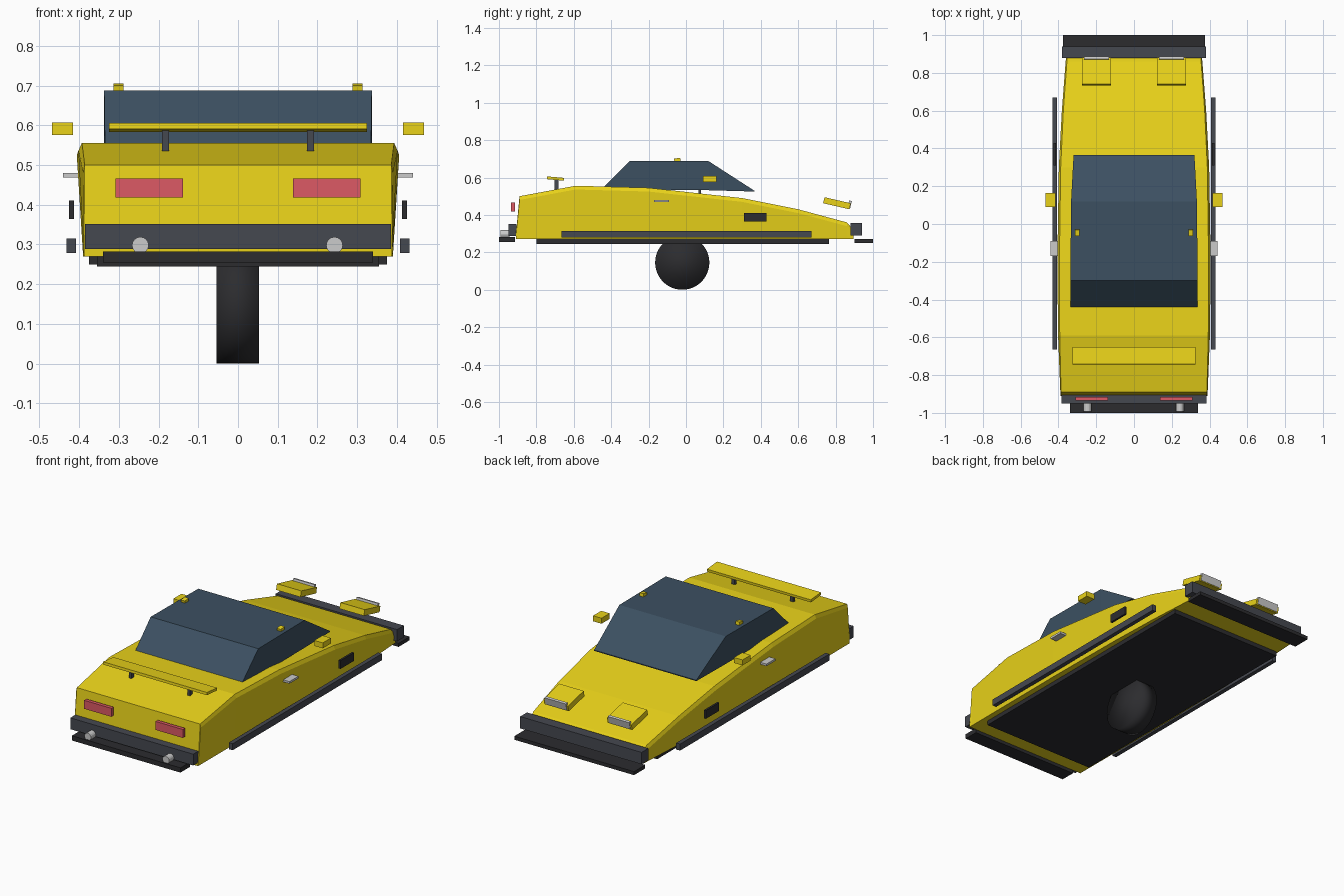
import bpy, bmesh, math
from mathutils import Matrix

if "Cube" in bpy.data.objects:
    bpy.data.objects.remove(bpy.data.objects["Cube"])

def mat(name, col):
    m = bpy.data.materials.new(name)
    m.diffuse_color = (*col, 1)
    m.use_nodes = True
    m.node_tree.nodes["Principled BSDF"].inputs["Base Color"].default_value = m.diffuse_color
    return m

YELLOW = mat("yellow_paint", (0.82, 0.65, 0.01))
GLASS = mat("dark_glass", (0.045, 0.08, 0.12))
TRIM = mat("grey_trim", (0.06, 0.065, 0.08))
BLACK = mat("black_rubber", (0.025, 0.025, 0.028))
RED = mat("red_lamp", (0.72, 0.1, 0.13))
CHROME = mat("pale_metal", (0.65, 0.65, 0.67))

def finish(name, bm, material):
    bmesh.ops.recalc_face_normals(bm, faces=bm.faces)
    me = bpy.data.meshes.new(name)
    bm.to_mesh(me)
    bm.free()
    me.materials.append(material)
    ob = bpy.data.objects.new(name, me)
    bpy.context.collection.objects.link(ob)
    return ob

def box(name, x, y, z, material, tilt=0):
    """Box from (min, max) ranges, tilted about x around its centre."""
    c = [(a + b) / 2 for a, b in (x, y, z)]
    s = [b - a for a, b in (x, y, z)]
    bm = bmesh.new()
    m = Matrix.Translation(c) @ Matrix.Rotation(math.radians(tilt), 4, 'X') @ Matrix.Diagonal((*s, 1))
    bmesh.ops.create_cube(bm, size=1, matrix=m)
    return finish(name, bm, material)

def pair(name, x, *args, **kw):
    box(name + "_right", x, *args, **kw)
    box(name + "_left", (-x[1], -x[0]), *args, **kw)

def cylinder(name, r, depth, loc, axis, material, segs=32):
    bm = bmesh.new()
    bmesh.ops.create_cone(bm, cap_ends=True, segments=segs, radius1=r, radius2=r, depth=depth,
                          matrix=Matrix.Translation(loc) @ Matrix.Rotation(math.pi / 2, 4, axis))
    return finish(name, bm, material)

def loft(name, sections, material):
    """Skin mirrored half-sections: each is (y, [(half_width, z), ...])."""
    bm = bmesh.new()
    rings = []
    for y, pts in sections:
        ring = [(w, y, z) for w, z in pts] + [(-w, y, z) for w, z in reversed(pts)]
        rings.append([bm.verts.new(p) for p in ring])
    for a, b in zip(rings, rings[1:]):
        n = len(a)
        for i in range(n):
            j = (i + 1) % n
            bm.faces.new((a[i], a[j], b[j], b[i]))
    bm.faces.new(rings[0])
    bm.faces.new(rings[-1])
    return finish(name, bm, material)

# wedge body: y, top z, bottom, shoulder and top half widths
stations = [(-0.91, 0.29, 0.387, 0.388, 0.388), (-0.89, 0.50, 0.387, 0.39, 0.386),
            (-0.59, 0.556, 0.388, 0.402, 0.393), (-0.2, 0.545, 0.39, 0.406, 0.395),
            (0.3, 0.49, 0.385, 0.398, 0.388), (0.6, 0.43, 0.375, 0.382, 0.374),
            (0.86, 0.36, 0.36, 0.362, 0.355), (0.895, 0.32, 0.358, 0.358, 0.352)]
loft("body", [(y, [(b, 0.27), (s, t - min(0.02, (t - 0.27) / 2)), (w, t)])
              for y, t, b, s, w in stations], YELLOW)

# glass cabin
loft("cabin", [(-0.44, [(0.335, 0.54), (0.335, 0.55)]), (-0.3, [(0.337, 0.535), (0.337, 0.688)]),
               (0.12, [(0.333, 0.532), (0.333, 0.688)]), (0.365, [(0.32, 0.525), (0.32, 0.53)])], GLASS)

# floor and central wheel
box("chassis_floor", (-0.355, 0.355), (-0.8, 0.765), (0.245, 0.272), BLACK)
wheel = cylinder("wheel", 0.145, 0.107, (-0.001, -0.02, 0.145), 'Y', BLACK, 48)
wheel.data.shade_smooth()

# bumpers and lower lips
box("tail_bumper", (-0.385, 0.385), (-0.95, -0.905), (0.288, 0.352), TRIM)
box("tail_lip", (-0.34, 0.34), (-1.0, -0.915), (0.255, 0.282), BLACK)
box("nose_bumper", (-0.38, 0.38), (0.88, 0.94), (0.29, 0.357), TRIM)
box("nose_splitter", (-0.375, 0.375), (0.9, 1.0), (0.25, 0.27), BLACK)

# tail lamps and exhausts
pair("tail_lamp", (0.138, 0.309), (-0.935, -0.915), (0.418, 0.466), RED)
for side, x in (("right", 0.243), ("left", -0.246)):
    cylinder("exhaust_" + side, 0.021, 0.05, (x, -0.968, 0.298), 'X', CHROME, 16)

# rear spoiler on two posts
box("spoiler", (-0.325, 0.325), (-0.743, -0.652), (0.587, 0.602), YELLOW, tilt=-5)
pair("spoiler_post", (0.174, 0.192), (-0.702, -0.682), (0.535, 0.59), TRIM)

# raised headlights with lenses
pair("headlight_pod", (0.122, 0.275), (0.735, 0.879), (0.446, 0.479), YELLOW, tilt=-13)
pair("headlight_lens", (0.132, 0.265), (0.868, 0.882), (0.435, 0.476), CHROME, tilt=-13)

# side details
pair("mirror", (0.415, 0.468), (0.09, 0.163), (0.576, 0.607), YELLOW)
pair("door_handle", (0.402, 0.441), (-0.17, -0.09), (0.468, 0.48), CHROME)
pair("side_vent", (0.413, 0.425), (0.31, 0.43), (0.364, 0.411), BLACK)
pair("side_sill", (0.408, 0.432), (-0.665, 0.67), (0.278, 0.315), TRIM)
pair("roof_knob", (0.288, 0.313), (-0.063, -0.03), (0.685, 0.703), YELLOW, tilt=8)
pair("cabin_post", (0.3, 0.312), (0.068, 0.08), (0.5, 0.54), TRIM)
